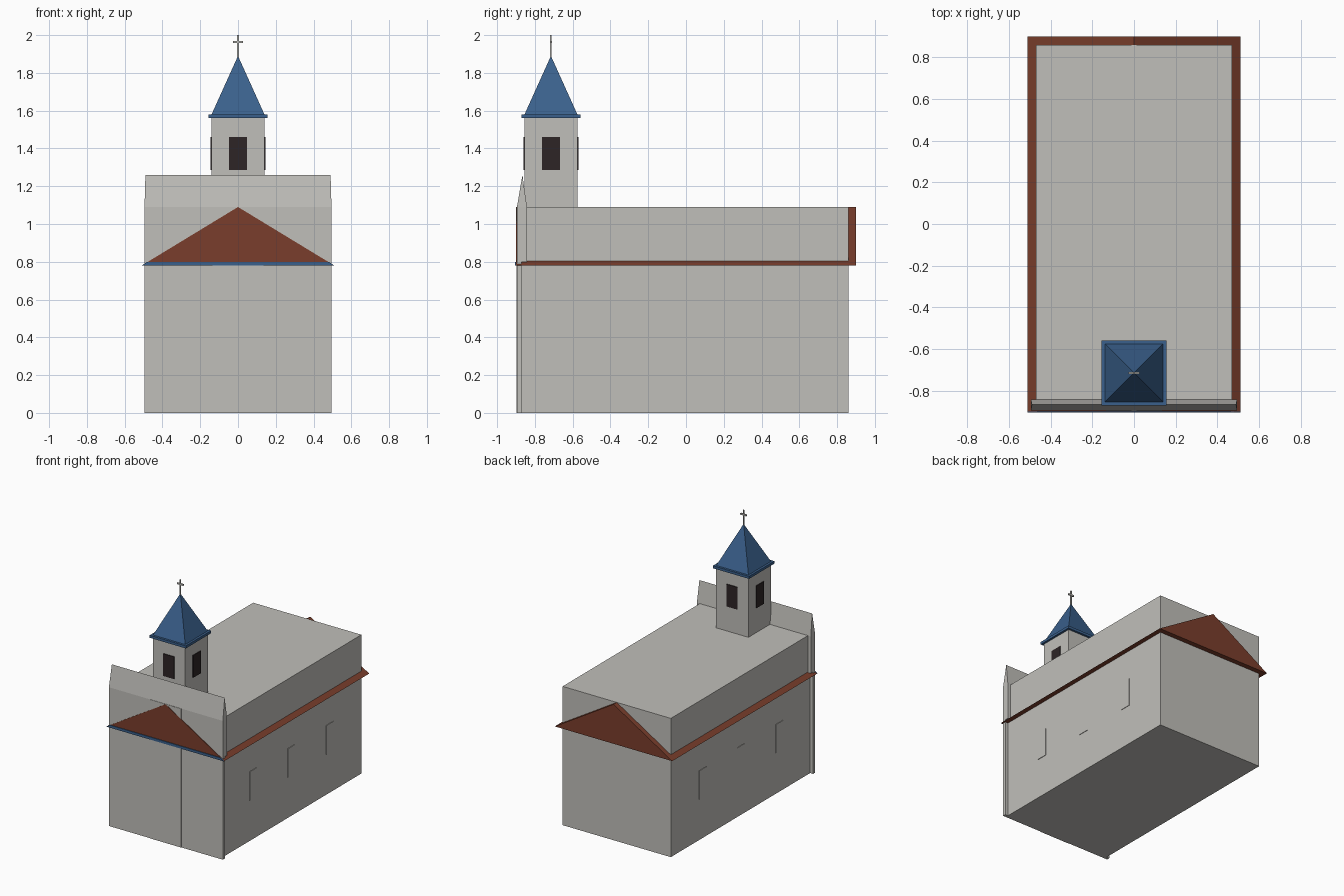
import bpy

if "Cube" in bpy.data.objects:
    bpy.data.objects.remove(bpy.data.objects["Cube"], do_unlink=True)


def material(name, rgb):
    m = bpy.data.materials.new(name)
    m.use_nodes = True
    m.diffuse_color = (*rgb, 1)
    m.node_tree.nodes["Principled BSDF"].inputs["Base Color"].default_value = (*rgb, 1)
    return m


PLASTER = material("grey plaster", (0.53, 0.52, 0.49))
TILE = material("red brown tile", (0.195, 0.048, 0.025))
BLUE = material("blue metal", (0.042, 0.117, 0.262))
DARK = material("dark opening", (0.026, 0.018, 0.019))


def build(name, verts, faces, mat):
    mesh = bpy.data.meshes.new(name)
    mesh.from_pydata(verts, [], faces)
    mesh.materials.append(mat)
    mesh.update()
    obj = bpy.data.objects.new(name, mesh)
    bpy.context.collection.objects.link(obj)
    return obj


def prism(name, profile, start, end, axis, mat):
    """Extrude a counter-clockwise profile: (x, z) along y, or (y, z) along x."""
    n = len(profile)
    place = (lambda a, b, t: (a, t, b)) if axis == "y" else (lambda a, b, t: (t, a, b))
    verts = [place(a, b, t) for t in (start, end) for a, b in profile]
    faces = [tuple(range(n)), tuple(reversed(range(n, 2 * n)))]
    faces += [(i, i + n, (i + 1) % n + n, (i + 1) % n) for i in range(n)]
    if axis == "x":
        faces = [tuple(reversed(f)) for f in faces]
    return build(name, verts, faces, mat)


def box(name, x, y, z, mat):
    return prism(name, [(x[0], z[0]), (x[1], z[0]), (x[1], z[1]), (x[0], z[1])],
                 y[0], y[1], "y", mat)


# Nave and its gabled roof, whose eaves show around the tall block
EAVE, RIDGE = 0.78, 1.09
box("nave", (-0.47, 0.47), (-0.87, 0.86), (0, RIDGE), PLASTER)
prism("gable_roof", [(-0.51, EAVE), (0.51, EAVE), (0, RIDGE)], -0.9, 0.9, "y", TILE)
prism("front_eave_trim", [(-0.51, EAVE), (0.51, EAVE), (0.48, 0.8), (-0.48, 0.8)],
      -0.905, -0.899, "y", BLUE)

# Front facade with a wedge shaped parapet
box("facade", (-0.495, 0.495), (-0.895, -0.87), (0, 0.8), PLASTER)
box("upper_facade", (-0.495, 0.495), (-0.895, -0.842), (0.8, RIDGE), PLASTER)
box("facade_panel", (-0.135, 0.135), (-0.898, -0.89), (0, RIDGE), PLASTER)
parapet = prism("parapet", [(-0.895, RIDGE), (-0.842, RIDGE), (-0.866, 1.26)],
                -0.495, 0.495, "x", PLASTER)
for v in parapet.data.vertices:
    if v.co.z > 1.2:
        v.co.x *= 0.99

# Shallow window panels along both side walls
for side, label in ((1, "left"), (-1, "right")):
    for i in range(3):
        y = -0.485 + i * 0.475
        xs = sorted((side * 0.465, side * 0.474))
        box(f"{label}_wall_window_{i + 1}", xs, (y - 0.045, y + 0.045), (0.32, 0.545), PLASTER)

# Bell tower
TY, HALF = -0.715, 0.14
box("tower", (-HALF, HALF), (TY - HALF, TY + HALF), (RIDGE, 1.56), PLASTER)
for s, front, flank in ((-1, "front", "right"), (1, "back", "left")):
    near, far = s * (HALF - 0.002), s * (HALF + 0.006)
    lo, hi = min(near, far), max(near, far)
    box(f"{front}_belfry_opening", (-0.047, 0.047), (TY + lo, TY + hi), (1.285, 1.46), DARK)
    box(f"{flank}_belfry_opening", (lo, hi), (TY - 0.047, TY + 0.047), (1.285, 1.46), DARK)

# Tower eave and pyramid spire
box("spire_eave", (-0.157, 0.157), (TY - 0.157, TY + 0.157), (1.56, 1.58), BLUE)
corners = [(-HALF, -HALF), (HALF, -HALF), (HALF, HALF), (-HALF, HALF)]
build("spire", [(x, TY + y, 1.58) for x, y in corners] + [(0, TY, 1.89)],
      [(3, 2, 1, 0)] + [(i, (i + 1) % 4, 4) for i in range(4)], BLUE)

# Cross
box("cross_post", (-0.004, 0.004), (TY - 0.004, TY + 0.004), (1.88, 2), PLASTER)
box("cross_arm", (-0.026, 0.026), (TY - 0.005, TY + 0.005), (1.958, 1.97), PLASTER)
